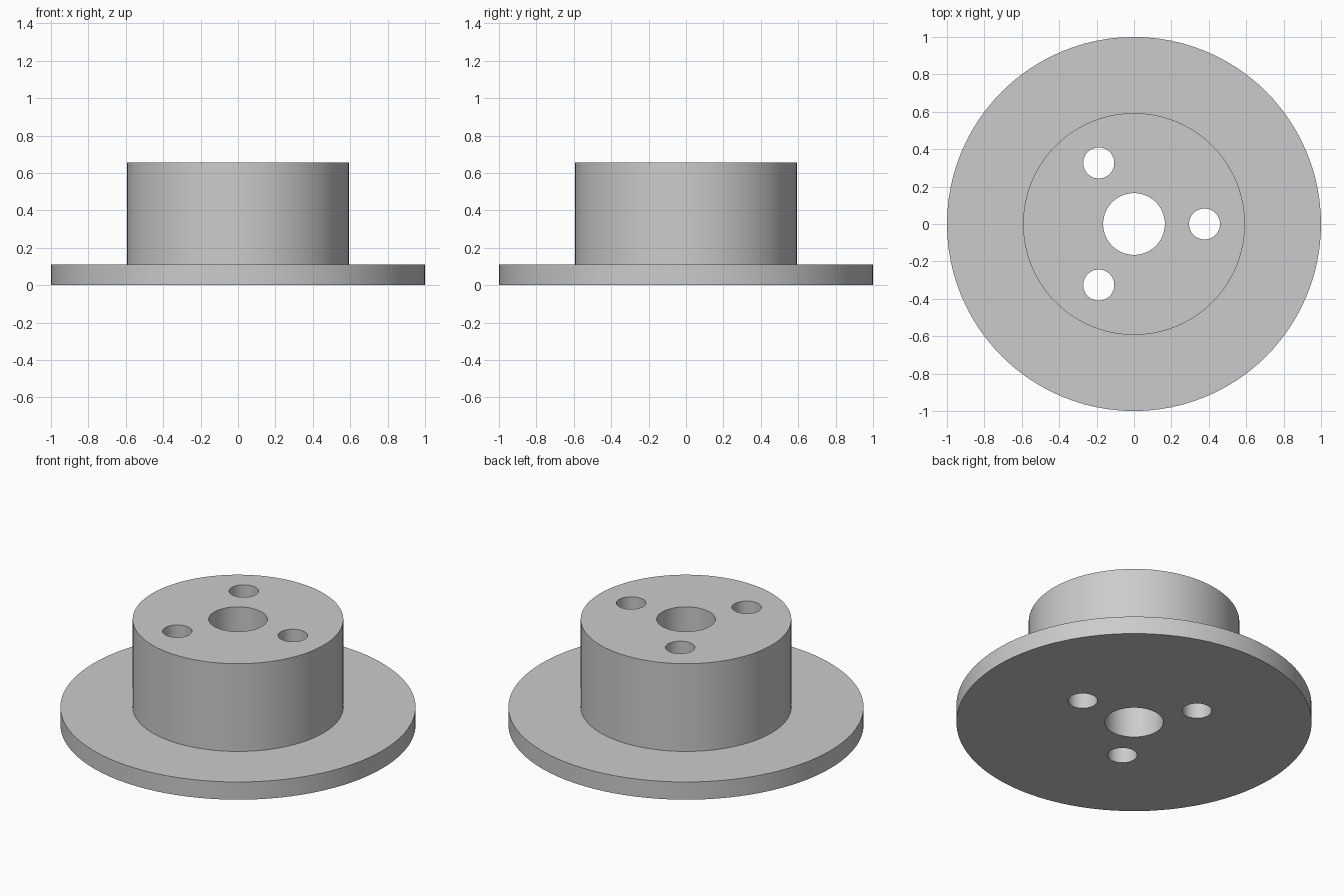
import bpy, bmesh, math
from mathutils import Vector

old = bpy.data.objects.get("Cube")
if old:
    bpy.data.objects.remove(old, do_unlink=True)

FLANGE_R, FLANGE_H = 1.0, 0.11
HUB_R, TOTAL_H = 0.593, 0.655
BORE_R, HOLE_R, HOLE_CIRCLE = 0.165, 0.083, 0.377
SIDES = 96

grey = bpy.data.materials.new("plain grey")
grey.use_nodes = True
colour = (0.6, 0.6, 0.6, 1)
grey.diffuse_color = colour
grey.node_tree.nodes["Principled BSDF"].inputs["Base Color"].default_value = colour

# Flanged hub with its central bore, turned from one closed profile
profile = [(BORE_R, 0), (FLANGE_R, 0), (FLANGE_R, FLANGE_H),
           (HUB_R, FLANGE_H), (HUB_R, TOTAL_H), (BORE_R, TOTAL_H)]
bm = bmesh.new()
verts = [bm.verts.new((r, 0, z)) for r, z in profile]
edges = [bm.edges.new((v, verts[(i + 1) % len(verts)])) for i, v in enumerate(verts)]
bmesh.ops.spin(bm, geom=verts + edges, cent=(0, 0, 0), axis=(0, 0, 1),
               angle=math.tau, steps=SIDES, use_merge=True)
bmesh.ops.remove_doubles(bm, verts=bm.verts, dist=1e-4)
bmesh.ops.recalc_face_normals(bm, faces=bm.faces)
mesh = bpy.data.meshes.new("flanged_hub")
bm.to_mesh(mesh)
bm.free()
mesh.materials.append(grey)
hub = bpy.data.objects.new("flanged_hub", mesh)
bpy.context.collection.objects.link(hub)

# Three through holes spaced evenly around the bore
cutters = []
for i in range(3):
    angle = math.tau * i / 3
    bpy.ops.mesh.primitive_cylinder_add(
        vertices=48, radius=HOLE_R, depth=2 * TOTAL_H,
        location=Vector((math.cos(angle), math.sin(angle), 0)) * HOLE_CIRCLE
        + Vector((0, 0, TOTAL_H / 2)))
    cutter = bpy.context.object
    cutter.name = f"hole_cutter_{i + 1}"
    cutter.hide_render = True
    cutter.data.materials.append(grey)
    cutters.append(cutter)
    cut = hub.modifiers.new(f"hole_{i + 1}", "BOOLEAN")
    cut.operation, cut.solver, cut.object = "DIFFERENCE", "EXACT", cutter

# Apply the cuts, drop the cutters and smooth the round walls
bpy.ops.object.select_all(action="DESELECT")
hub.select_set(True)
bpy.context.view_layer.objects.active = hub
for name in [m.name for m in hub.modifiers]:
    bpy.ops.object.modifier_apply(modifier=name)
for cutter in cutters:
    bpy.data.objects.remove(cutter, do_unlink=True)
bpy.ops.object.shade_smooth_by_angle(angle=math.radians(30))
